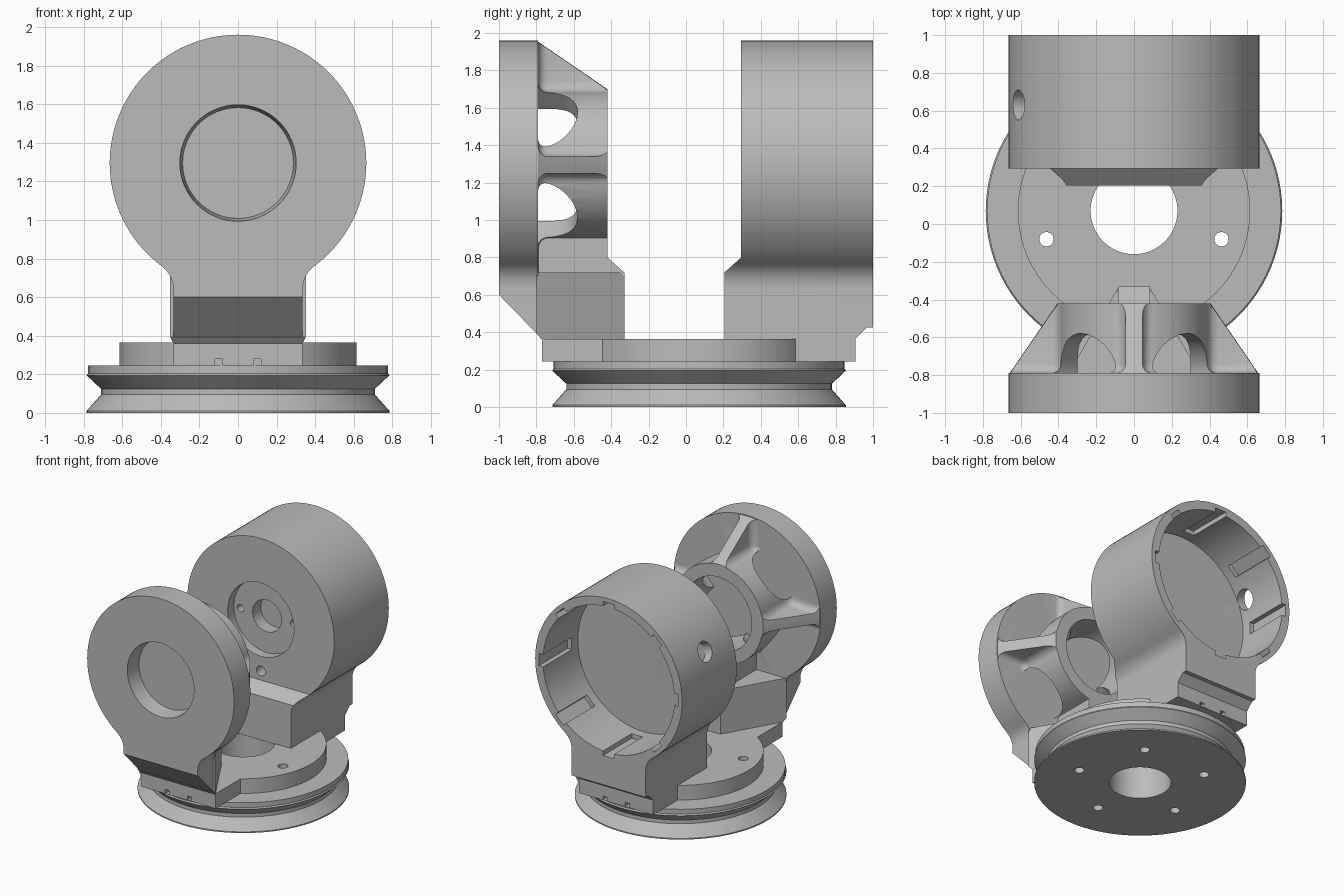
import bpy
import bmesh
from math import sin, cos, pi, sqrt, radians, atan2
from mathutils import Vector

cube = bpy.data.objects.get("Cube")
if cube:
    bpy.data.objects.remove(cube)

grey = bpy.data.materials.new("plain grey")
grey.use_nodes = True
COLOUR = (0.5, 0.5, 0.5, 1)
grey.diffuse_color = COLOUR
grey.node_tree.nodes["Principled BSDF"].inputs["Base Color"].default_value = COLOUR

AXIS_Z = 1.295      # height of the horizontal axis
R = 0.665           # outer radius of both heads
NECK = 0.335        # half width of the necks
BASE_Y = 0.07       # centre of the turntable


def make(name, bm):
    bmesh.ops.recalc_face_normals(bm, faces=bm.faces)
    mesh = bpy.data.meshes.new(name)
    bm.to_mesh(mesh)
    bm.free()
    ob = bpy.data.objects.new(name, mesh)
    bpy.context.collection.objects.link(ob)
    mesh.materials.append(grey)
    return ob


def prism(name, pts, axis, lo, hi):
    """Extrude a 2D outline along an axis."""
    place = {"x": lambda a, b: (lo, a, b),
             "y": lambda a, b: (a, lo, b),
             "z": lambda a, b: (a, b, lo)}[axis]
    bm = bmesh.new()
    face = bm.faces.new([bm.verts.new(place(*p)) for p in pts])
    new = bmesh.ops.extrude_face_region(bm, geom=[face])["geom"]
    step = Vector([(hi - lo) * (axis == a) for a in "xyz"])
    bmesh.ops.translate(bm, vec=step, verts=[v for v in new if isinstance(v, bmesh.types.BMVert)])
    return make(name, bm)


def box(x0, x1, y0, y1, z0, z1, name="cutter"):
    return prism(name, [(x0, y0), (x1, y0), (x1, y1), (x0, y1)], "z", z0, z1)


def rod(start, end, r1, r2=None, name="cutter", n=64):
    """Cylinder or cone from start to end."""
    a, b = Vector(start), Vector(end)
    bm = bmesh.new()
    bmesh.ops.create_cone(bm, cap_ends=True, segments=n, radius1=r1,
                          radius2=r1 if r2 is None else r2, depth=(b - a).length)
    turn = Vector((0, 0, 1)).rotation_difference(b - a).to_matrix()
    bmesh.ops.rotate(bm, matrix=turn, verts=bm.verts)
    bmesh.ops.translate(bm, vec=(a + b) / 2, verts=bm.verts)
    return make(name, bm)


def apply(ob, mod):
    bpy.context.view_layer.objects.active = ob
    bpy.ops.object.modifier_apply(modifier=mod.name)


def boolean(ob, operation, *others):
    for other in others:
        mod = ob.modifiers.new("bool", "BOOLEAN")
        mod.operation, mod.solver, mod.object = operation, "EXACT", other
        apply(ob, mod)
        bpy.data.objects.remove(other)


def keyhole_outline():
    """Round head blending into a straight neck."""
    f = 0.15
    drop = sqrt((R + f) ** 2 - (NECK + f) ** 2)
    join = atan2(-drop, NECK + f)
    half = [(NECK, 0.3)]
    for i in range(9):
        t = pi + (join + pi - pi) * i / 8
        half.append((NECK + f + f * cos(t), AXIS_Z - drop + f * sin(t) * (-1 if sin(t) < 0 else 1)))
    for i in range(1, 49):
        t = join + (pi / 2 - join) * i / 48
        half.append((R * cos(t), AXIS_Z + R * sin(t)))
    return half + [(-x, z) for x, z in reversed(half[:-1])]


# Turntable: grooved pulley, raised disc and foot bar
profile = [(0.1, 0), (0.785, 0), (0.785, 0.01), (0.71, 0.095), (0.71, 0.125), (0.785, 0.195),
           (0.778, 0.205), (0.778, 0.245), (0.615, 0.245), (0.615, 0.365), (0.1, 0.365)]
bm = bmesh.new()
ring = [bm.verts.new((r, BASE_Y, z)) for r, z in profile]
edges = [bm.edges.new((ring[i], ring[i - 1])) for i in range(len(ring))]
bmesh.ops.spin(bm, geom=ring + edges, cent=(0, BASE_Y, 0), axis=(0, 0, 1),
               angle=2 * pi, steps=96, use_merge=True)
bmesh.ops.remove_doubles(bm, verts=bm.verts, dist=0.0001)
base = make("turntable_base", bm)
boolean(base, "UNION", box(-NECK, NECK, -0.77, -0.3, 0.245, 0.365),
        box(-NECK, NECK, 0.4, 0.905, 0.245, 0.365))
boolean(base, "DIFFERENCE", rod((0, BASE_Y, -0.1), (0, BASE_Y, 0.5), 0.23))
for i in range(5):
    t = radians(-18 + 72 * i)
    x, y = 0.487 * cos(t), BASE_Y + 0.487 * sin(t)
    boolean(base, "DIFFERENCE", rod((x, y, -0.1), (x, y, 0.5), 0.038, n=24))
for x in (-0.1, 0.1):
    for y in (-0.77, 0.905):
        boolean(base, "DIFFERENCE", box(x - 0.02, x + 0.02, y - 0.06, y + 0.06, 0.246, 0.28))

# Front arm: round plate with a shallow recess
front = prism("front_plate", keyhole_outline(), "y", -1, -0.79)
boolean(front, "INTERSECT", prism("cutter", [(-1, 0.6), (-1, 2.1), (-0.79, 2.1), (-0.79, 0.385)], "x", -1, 1))
boolean(front, "DIFFERENCE", rod((0, -1.001, AXIS_Z), (0, -0.87, AXIS_Z), 0.302, 0.287))

# Front arm: hub cone with four pockets leaving ribs, and arched windows
hub = rod((0, -0.8, AXIS_Z), (0, -0.42, AXIS_Z), 0.665, 0.405, "ribbed_hub", 96)
boolean(hub, "DIFFERENCE", rod((0, -0.9, AXIS_Z), (0, -0.3, AXIS_Z), 0.3))
rib, inner = 0.045, 0.4
for sx in (-1, 1):
    for sz in (-1, 1):
        a0 = rib / inner
        arc = [a0 + (pi / 2 - 2 * a0) * i / 8 for i in range(9)]
        pts = [(inner * cos(a), inner * sin(a)) for a in arc] + [(rib, 1), (1, 1), (1, rib)]
        pocket = prism("cutter", [(sx * x, AXIS_Z + sz * z) for x, z in pts], "y", -0.79, -0.1)
        bev = pocket.modifiers.new("bevel", "BEVEL")
        bev.width, bev.segments, bev.use_clamp_overlap = 0.05, 4, False
        apply(pocket, bev)
        boolean(hub, "DIFFERENCE", pocket)
        boolean(hub, "DIFFERENCE", rod((sx * 0.1, -0.79, AXIS_Z + sz * 0.1),
                                       (sx * 0.6, -0.79, AXIS_Z + sz * 0.6), 0.21))

# Front arm: tapered neck and the rib joining it to the hub
neck = prism("front_neck", [(-0.352, -0.8), (0.352, -0.8), (0.08, -0.33), (-0.08, -0.33)], "z", 0.3, 0.72)
boolean(neck, "INTERSECT", prism("cutter", [(-0.81, 0.405), (-0.81, 0.9), (-0.3, 0.9),
                                            (-0.3, 0.36), (-0.77, 0.36)], "x", -1, 1))
prism("front_neck_rib", [(-0.8, 0.7), (-0.33, 0.7), (-0.33, 0.72), (-0.42, 0.8),
                         (-0.42, 0.93), (-0.8, 0.93)], "x", -0.085, 0.085)
boolean(bpy.data.objects["front_neck_rib"], "DIFFERENCE",
        rod((0, -0.9, AXIS_Z), (0, -0.3, AXIS_Z), 0.395))

# Rear arm: deep cup on a neck
cup = prism("rear_cup", keyhole_outline(), "y", 0.205, 1)
boolean(cup, "INTERSECT", prism("cutter", [(0.205, 0.36), (0.205, 0.72), (0.295, 0.8), (0.295, 2.1),
                                           (1, 2.1), (1, 0.425), (0.965, 0.425), (0.9, 0.36)], "x", -1, 1))
boolean(cup, "DIFFERENCE", rod((0, 0.55, AXIS_Z), (0, 1.1, AXIS_Z), 0.595, n=96))

# Keyways in the cup wall
for i in range(8):
    bm = bmesh.new()
    t = i * pi / 4
    u, v = Vector((cos(t), 0, sin(t))), Vector((-sin(t), 0, cos(t)))
    mid = Vector((0, 0, AXIS_Z))
    pts = [mid + u * r + v * w for r, w in ((0.55, -0.05), (0.63, -0.05), (0.63, 0.05), (0.55, 0.05))]
    boolean(cup, "DIFFERENCE", prism("cutter", [(p.x, p.z) for p in pts], "y", 0.63, 1.1))

# Inner face recess, shaft hole, screw holes and the side port
boolean(cup, "DIFFERENCE",
        rod((0, 0.2, AXIS_Z), (0, 0.375, AXIS_Z), 0.3),
        rod((0, 0.3, AXIS_Z), (0, 0.48, AXIS_Z), 0.13),
        rod((0.24, 0.3, AXIS_Z), (0.24, 0.45, AXIS_Z), 0.03, n=24),
        rod((-0.24, 0.3, AXIS_Z), (-0.24, 0.45, AXIS_Z), 0.03, n=24),
        rod((0, 0.2, AXIS_Z - 0.42), (0, 0.45, AXIS_Z - 0.42), 0.04, n=24),
        rod((-0.4, 0.63, AXIS_Z + 0.17), (-0.8, 0.63, AXIS_Z + 0.33), 0.08, n=32))

# Smooth the curved walls and keep the edges sharp
bpy.ops.object.select_all(action="DESELECT")
for ob in bpy.context.collection.objects:
    if ob.type == "MESH":
        ob.select_set(True)
        bpy.context.view_layer.objects.active = ob
bpy.ops.object.shade_smooth_by_angle(angle=radians(30))
